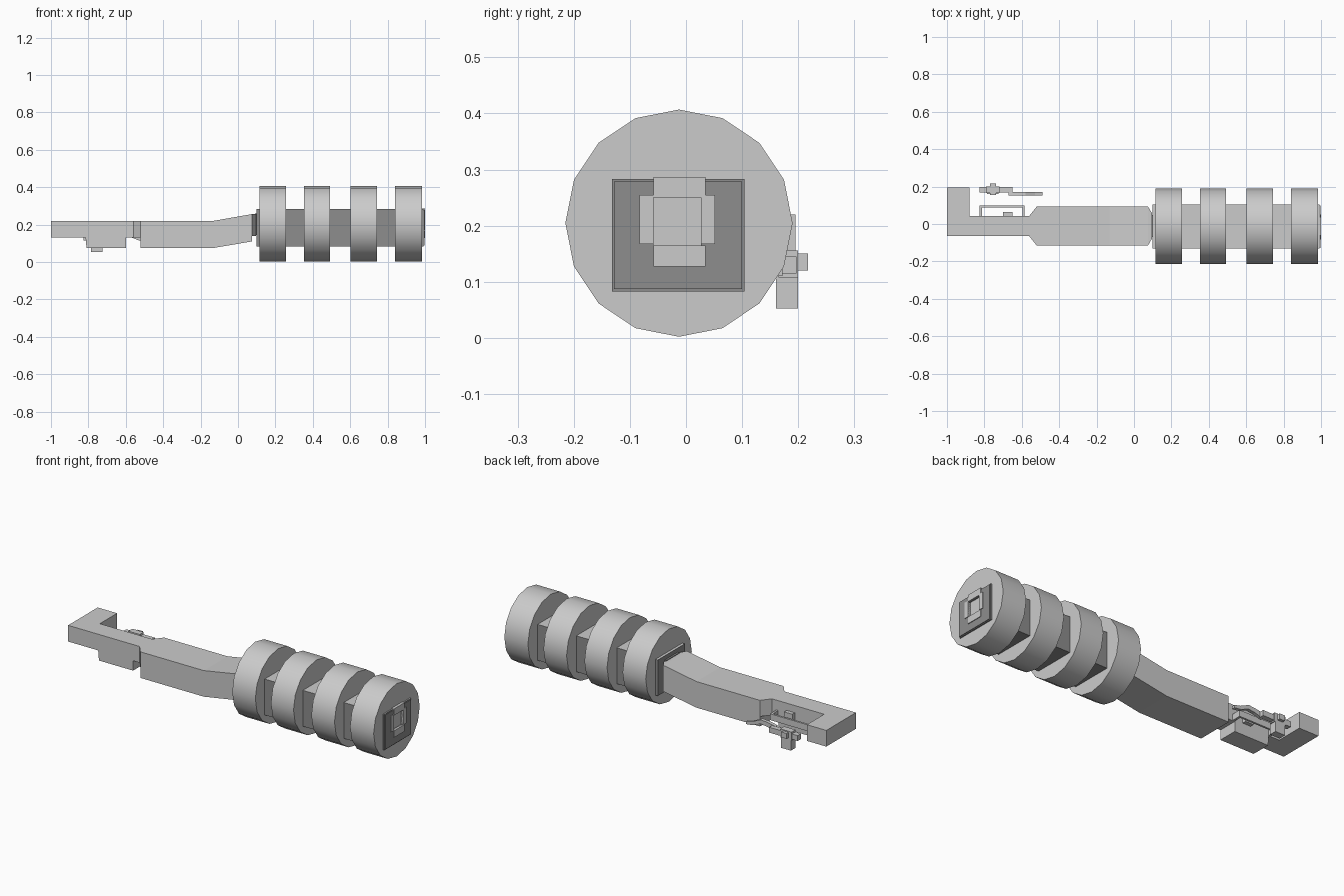
import bpy, bmesh, math
from mathutils import Matrix

old = bpy.data.objects.get("Cube")
if old:
    bpy.data.objects.remove(old)


def material(name, value):
    m = bpy.data.materials.new(name)
    m.use_nodes = True
    m.diffuse_color = (value, value, value, 1)
    m.node_tree.nodes["Principled BSDF"].inputs["Base Color"].default_value = m.diffuse_color
    return m


LIGHT = material("light grey", 0.6)
DARK = material("dark grey", 0.27)


def finish(name, bm, mat=LIGHT):
    bmesh.ops.recalc_face_normals(bm, faces=bm.faces)
    mesh = bpy.data.meshes.new(name)
    bm.to_mesh(mesh)
    bm.free()
    mesh.materials.append(mat)
    ob = bpy.data.objects.new(name, mesh)
    bpy.context.scene.collection.objects.link(ob)
    return ob


def box(name, x, y, z, mat=LIGHT):
    bm = bmesh.new()
    bmesh.ops.create_cube(bm, size=1)
    for v in bm.verts:
        v.co = [r[0] if c < 0 else r[1] for c, r in zip(v.co, (x, y, z))]
    return finish(name, bm, mat)


def extrude(name, points, depth, place, mat=LIGHT):
    """Extrude a 2D outline; place maps (a, b, depth) to xyz."""
    bm = bmesh.new()
    lo, hi = [[bm.verts.new(place(a, b, d)) for a, b in points] for d in depth]
    n = len(points)
    bm.faces.new(lo)
    bm.faces.new(hi)
    for i in range(n):
        bm.faces.new((lo[i], lo[(i + 1) % n], hi[(i + 1) % n], hi[i]))
    return finish(name, bm, mat)


def side(a, b, d):
    return (a, d, b)


def plan(a, b, d):
    return (a, b, d)


def end(a, b, d):
    return (d, a, b)


# Sixteen-sided rings along the core
for i, (x0, x1) in enumerate([(0.115, 0.257), (0.353, 0.492), (0.602, 0.744), (0.84, 0.985)]):
    bm = bmesh.new()
    bmesh.ops.create_cone(bm, cap_ends=True, segments=16, radius1=0.2025, radius2=0.2025, depth=x1 - x0,
                          matrix=Matrix.Translation(((x0 + x1) / 2, -0.0125, 0.2045)) @ Matrix.Rotation(math.pi / 2, 4, 'Y'))
    ring = finish("ring_%d" % (i + 1), bm)
    bpy.context.view_layer.objects.active = ring
    ring.select_set(True)
    bpy.ops.object.shade_smooth_by_angle(angle=math.radians(35))
    ring.select_set(False)

# Square core tube, light on top and dark on its other sides
core = [box("core_front", (0.1, 0.992), (-0.132, -0.058), (0.083, 0.283), DARK),
        box("core_back", (0.1, 0.992), (0.027, 0.104), (0.083, 0.283), DARK),
        box("core_top", (0.1, 0.992), (-0.058, 0.027), (0.25, 0.283), DARK),
        box("core_bottom", (0.1, 0.992), (-0.058, 0.027), (0.083, 0.165), DARK)]
for ob in core:
    ob.data.materials.append(LIGHT)
    for p in ob.data.polygons:
        p.material_index = int(p.normal.z > 0.9)

# Thin end plate and the cross-shaped collar around the opening
CAP, CROSS = (0.985, 0.996), (0.985, 1.0)
for name, y, z in [("front", (-0.128, -0.058), (0.087, 0.279)), ("back", (0.027, 0.1), (0.087, 0.279)),
                   ("top", (-0.058, 0.027), (0.25, 0.279)), ("bottom", (-0.058, 0.027), (0.087, 0.165))]:
    box("end_plate_" + name, CAP, y, z, DARK)
for name, y, z in [("front", (-0.083, -0.058), (0.167, 0.255)), ("back", (0.027, 0.052), (0.167, 0.255)),
                   ("top", (-0.058, 0.035), (0.25, 0.287)), ("bottom", (-0.058, 0.035), (0.127, 0.165))]:
    box("collar_" + name, CROSS, y, z)

# Bent handle, its tapered ends and the neck entering the core
extrude("handle", [(-0.52, 0.075), (-0.13, 0.075), (0.075, 0.11), (0.075, 0.256), (-0.13, 0.22), (-0.52, 0.22)],
        (-0.115, 0.093), side)
extrude("handle_taper", [(-0.56, -0.065), (-0.52, -0.115), (-0.52, 0.093), (-0.56, 0.043)], (0.13, 0.22), plan)
extrude("handle_shoulder", [(0.075, -0.115), (0.095, -0.08), (0.095, 0.06), (0.075, 0.093)], (0.14, 0.256), plan)
box("neck", (0.09, 0.11), (-0.07, 0.047), (0.145, 0.26), DARK)
box("neck_inner_face", (0.11, 0.115), (-0.058, 0.027), (0.165, 0.217))

# L-shaped rear arm and the block under it
extrude("rear_arm", [(-1, -0.065), (-0.555, -0.065), (-0.555, 0.043), (-0.88, 0.043), (-0.88, 0.195), (-1, 0.195)],
        (0.13, 0.22), plan)
extrude("lower_block", [(-0.815, 0.13), (-0.81, 0.075), (-0.6, 0.075), (-0.6, 0.13)], (-0.065, 0.043), side)

# Thin guard frame and button on the back of the arm
box("guard_rail", (-0.825, -0.585), (0.087, 0.098), (0.13, 0.165))
for name, x in (("left", (-0.597, -0.585)), ("right", (-0.825, -0.813))):
    box("guard_post_" + name, x, (0.04, 0.098), (0.13, 0.165))
box("button", (-0.7, -0.65), (0.04, 0.065), (0.14, 0.18))

# Small latch: hanging tab, body, pin and curved lever
box("latch_tab", (-0.785, -0.725), (0.16, 0.2), (0.052, 0.11))
box("latch_body", (-0.825, -0.65), (0.168, 0.197), (0.115, 0.145))
box("latch_pin", (-0.77, -0.738), (0.155, 0.217), (0.12, 0.15))
box("latch_ridge", (-0.79, -0.72), (0.165, 0.2), (0.108, 0.156))
extrude("latch_lever", [(-0.67, 0.115), (-0.62, 0.13), (-0.58, 0.135), (-0.53, 0.115), (-0.49, 0.11),
                        (-0.49, 0.125), (-0.53, 0.135), (-0.58, 0.158), (-0.62, 0.155), (-0.67, 0.145)],
        (0.153, 0.172), side)
